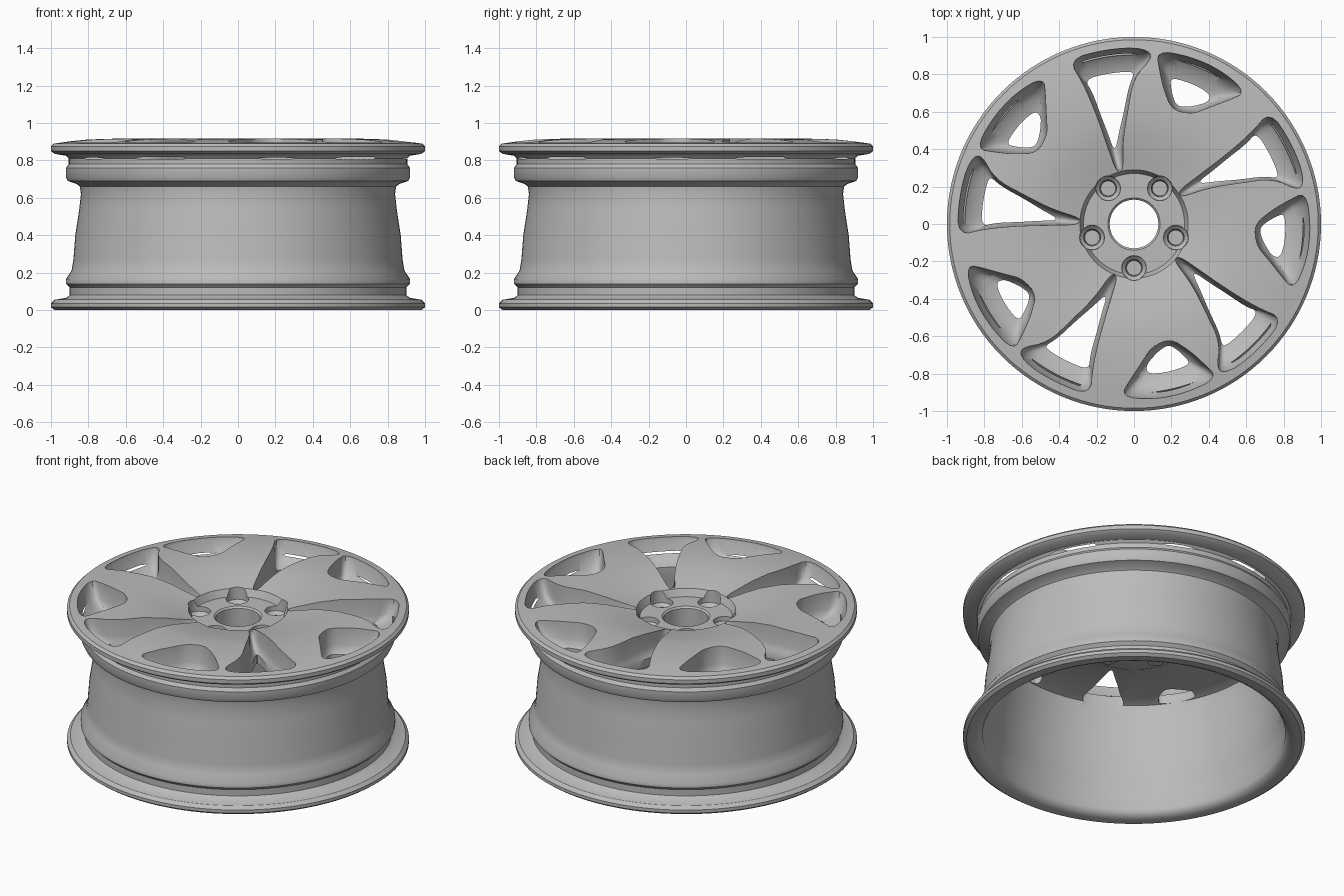
import bpy, bmesh, math

cube = bpy.data.objects.get("Cube")
if cube:
    bpy.data.objects.remove(cube, do_unlink=True)

grey = bpy.data.materials.new("cast_grey")
grey.use_nodes = True
colour = (0.5, 0.5, 0.5, 1)
grey.diffuse_color = colour
grey.node_tree.nodes["Principled BSDF"].inputs["Base Color"].default_value = colour


def make_object(name, bm):
    bmesh.ops.recalc_face_normals(bm, faces=bm.faces)
    mesh = bpy.data.meshes.new(name)
    bm.to_mesh(mesh)
    bm.free()
    mesh.materials.append(grey)
    obj = bpy.data.objects.new(name, mesh)
    bpy.context.collection.objects.link(obj)
    return obj


def bridge(bm, rings, closed=False):
    """Skin a stack of equal rings; cap the ends unless it loops."""
    n = len(rings[0])
    pairs = list(zip(rings, rings[1:]))
    if closed:
        pairs.append((rings[-1], rings[0]))
    for a, b in pairs:
        for i in range(n):
            j = (i + 1) % n
            bm.faces.new((a[i], a[j], b[j], b[i]))
    if not closed:
        bm.faces.new(rings[0])
        bm.faces.new(rings[-1])


def polar_ring(bm, points, z, turn=0):
    return [bm.verts.new((r * math.cos(math.radians(a + turn)),
                          r * math.sin(math.radians(a + turn)), z)) for r, a in points]


def circle(radius, n):
    return [(radius, 360 * i / n) for i in range(n)]


def round_off(points, passes=2):
    """Corner cutting turns a coarse outline into a soft one."""
    for _ in range(passes):
        out = []
        for p, q in zip(points, points[1:] + points[:1]):
            out += [tuple(u * 0.75 + v * 0.25 for u, v in zip(p, q)),
                    tuple(u * 0.25 + v * 0.75 for u, v in zip(p, q))]
        points = out
    return points


# Closed section of the wheel: outside of barrel, face, back of face, inside
outside = [(0.9, 0.015), (0.93, 0), (0.98, 0), (1, 0.015), (1, 0.035), (0.98, 0.055),
           (0.92, 0.065), (0.9, 0.08), (0.9, 0.12), (0.92, 0.14), (0.92, 0.165),
           (0.89, 0.21), (0.88, 0.27), (0.87, 0.4), (0.85, 0.53), (0.84, 0.62),
           (0.845, 0.66), (0.865, 0.675), (0.91, 0.69), (0.92, 0.71), (0.92, 0.76),
           (0.905, 0.78), (0.905, 0.81), (0.92, 0.825), (0.98, 0.835), (1, 0.85), (1, 0.875)]
face = [(0.985, 0.89), (0.96, 0.893), (0.9, 0.902), (0.8, 0.912), (0.6, 0.918), (0.48, 0.905),
        (0.36, 0.88), (0.29, 0.865), (0.27, 0.82), (0.14, 0.82), (0.13, 0.81)]
inside = [(0.13, 0.66), (0.32, 0.66), (0.4, 0.7), (0.75, 0.72), (0.81, 0.7), (0.82, 0.66),
          (0.82, 0.6), (0.85, 0.4), (0.86, 0.2), (0.885, 0.13), (0.885, 0.04)]
bm = bmesh.new()
bridge(bm, [polar_ring(bm, circle(r, 128), z) for r, z in outside + face + inside], True)
wheel = make_object("wheel_rim", bm)

# Outlines as (radius, angle): wide recess at the top, smaller opening below
window_top = [(0.27, 5), (0.42, 5), (0.6, 5), (0.8, 6), (0.95, 8), (0.95, -4), (0.95, -18),
              (0.9, -21), (0.78, -14), (0.6, -11), (0.42, -6), (0.27, -3)]
window_low = [(0.42, 1.5), (0.5, 2), (0.6, 3), (0.74, 3.5), (0.815, 5), (0.815, -4), (0.815, -13),
              (0.8, -14), (0.74, -12), (0.6, -9), (0.5, -5), (0.42, -1)]
pocket_top = [(0.64, 4), (0.74, 10), (0.84, 13), (0.94, 15), (0.95, 4), (0.95, -8),
              (0.93, -19), (0.84, -16), (0.74, -11), (0.66, -6)]
pocket_low = [(0.67, 2), (0.71, 5), (0.76, 7), (0.805, 8), (0.81, 2), (0.81, -4),
              (0.8, -9), (0.76, -9), (0.73, -7), (0.69, -3)]
levels = [(0.96, 0), (0.88, 0.08), (0.81, 0.3), (0.775, 0.6), (0.76, 1), (0.64, 1)]


def add_opening(bm, top, low, turn):
    top, low = round_off(top), round_off(low)
    rings = []
    for z, t in levels:
        mix = [tuple(u + (v - u) * t for u, v in zip(p, q)) for p, q in zip(top, low)]
        rings.append(polar_ring(bm, mix, z, turn))
    bridge(bm, rings)


bm = bmesh.new()
for k in range(5):
    turn = 72 * k
    add_opening(bm, window_top, window_low, turn + 104)
    add_opening(bm, pocket_top, pocket_low, turn + 68)
    # Lug seat with a narrower blind hole
    a = math.radians(turn - 90)
    rings = []
    for r, z in [(0.07, 0.96), (0.065, 0.79), (0.045, 0.77), (0.04, 0.71)]:
        ring = polar_ring(bm, circle(r, 20), z)
        for v in ring:
            v.co.x += 0.235 * math.cos(a)
            v.co.y += 0.235 * math.sin(a)
        rings.append(ring)
    bridge(bm, rings)
cutter = make_object("opening_cutter", bm)
cutter.hide_render = True

cut = wheel.modifiers.new("openings", "BOOLEAN")
cut.operation = "DIFFERENCE"
cut.solver = "EXACT"
cut.object = cutter
bpy.context.view_layer.objects.active = wheel
wheel.select_set(True)
cutter.select_set(False)
bpy.ops.object.modifier_apply(modifier=cut.name)
bpy.data.objects.remove(cutter, do_unlink=True)
bpy.ops.object.shade_smooth_by_angle(angle=math.radians(35))

# Small bosses behind the lug seats
for k in range(5):
    a = math.radians(72 * k - 90)
    bm = bmesh.new()
    bridge(bm, [polar_ring(bm, circle(r, 20), z) for r, z in [(0.05, 0.67), (0.045, 0.64)]])
    boss = make_object(f"lug_boss_{k + 1}", bm)
    boss.location = (0.235 * math.cos(a), 0.235 * math.sin(a), 0)
